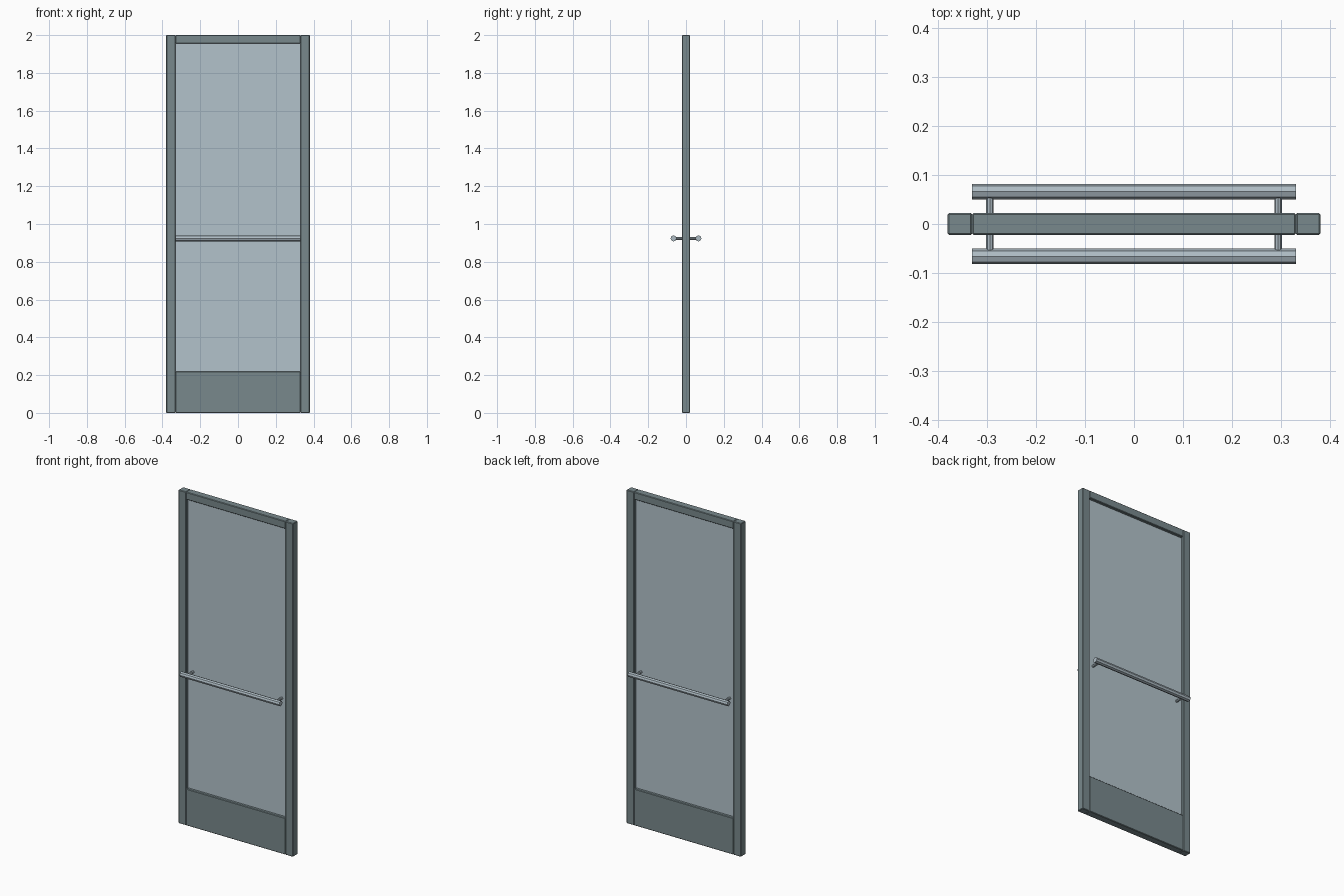
import bpy
from math import pi

cube = bpy.data.objects.get("Cube")
if cube:
    bpy.data.objects.remove(cube, do_unlink=True)


def material(name, colour):
    m = bpy.data.materials.new(name)
    m.use_nodes = True
    m.diffuse_color = (*colour, 1)
    m.node_tree.nodes["Principled BSDF"].inputs["Base Color"].default_value = (*colour, 1)
    return m


frame_mat = material("grey green frame", (0.19, 0.25, 0.265))
glass_mat = material("pale blue glass", (0.45, 0.545, 0.60))
metal_mat = material("brushed metal", (0.42, 0.50, 0.55))

DEPTH = 0.044       # frame thickness
HALF_W = 0.38       # half the door width
INNER = 0.33        # half the opening width
RAIL_TOP = 0.22     # top of the bottom rail
HEAD = 1.955        # underside of the top rail
BAR_Z = 0.924
BAR_Y = 0.066


def box(name, x0, x1, z0, z1, depth, mat, bevel=0):
    bpy.ops.mesh.primitive_cube_add(size=1, location=((x0 + x1) / 2, 0, (z0 + z1) / 2))
    ob = bpy.context.object
    ob.name = name
    ob.scale = (x1 - x0, depth, z1 - z0)
    bpy.ops.object.transform_apply(location=False, rotation=False, scale=True)
    ob.data.materials.append(mat)
    if bevel:
        mod = ob.modifiers.new("soft edges", "BEVEL")
        mod.width = bevel
        mod.segments = 1
    return ob


def rod(name, radius, length, location, rotation):
    bpy.ops.mesh.primitive_cylinder_add(vertices=8, radius=radius, depth=length,
                                        location=location, rotation=rotation)
    ob = bpy.context.object
    ob.name = name
    ob.data.materials.append(metal_mat)
    return ob


# Frame: two full-height stiles with rails between them
box("right_stile", -HALF_W, -INNER, 0, 2, DEPTH, frame_mat, 0.003)
box("left_stile", INNER, HALF_W, 0, 2, DEPTH, frame_mat, 0.003)
box("top_rail", -INNER, INNER, HEAD, 2, DEPTH, frame_mat, 0.003)
box("bottom_rail", -INNER, INNER, 0, RAIL_TOP, DEPTH, frame_mat, 0.003)

# Glass pane
box("glass_pane", -INNER, INNER, RAIL_TOP - 0.005, HEAD + 0.005, 0.01, glass_mat)

# Push bars on both faces, joined by posts through the glass
for side, sign in (("front", -1), ("back", 1)):
    rod(side + "_push_bar", 0.016, 2 * INNER, (0, sign * BAR_Y, BAR_Z), (0, pi / 2, 0))
for side, sign in (("right", -1), ("left", 1)):
    rod(side + "_bar_post", 0.0075, 2 * BAR_Y, (sign * 0.294, 0, BAR_Z), (pi / 2, 0, 0))
